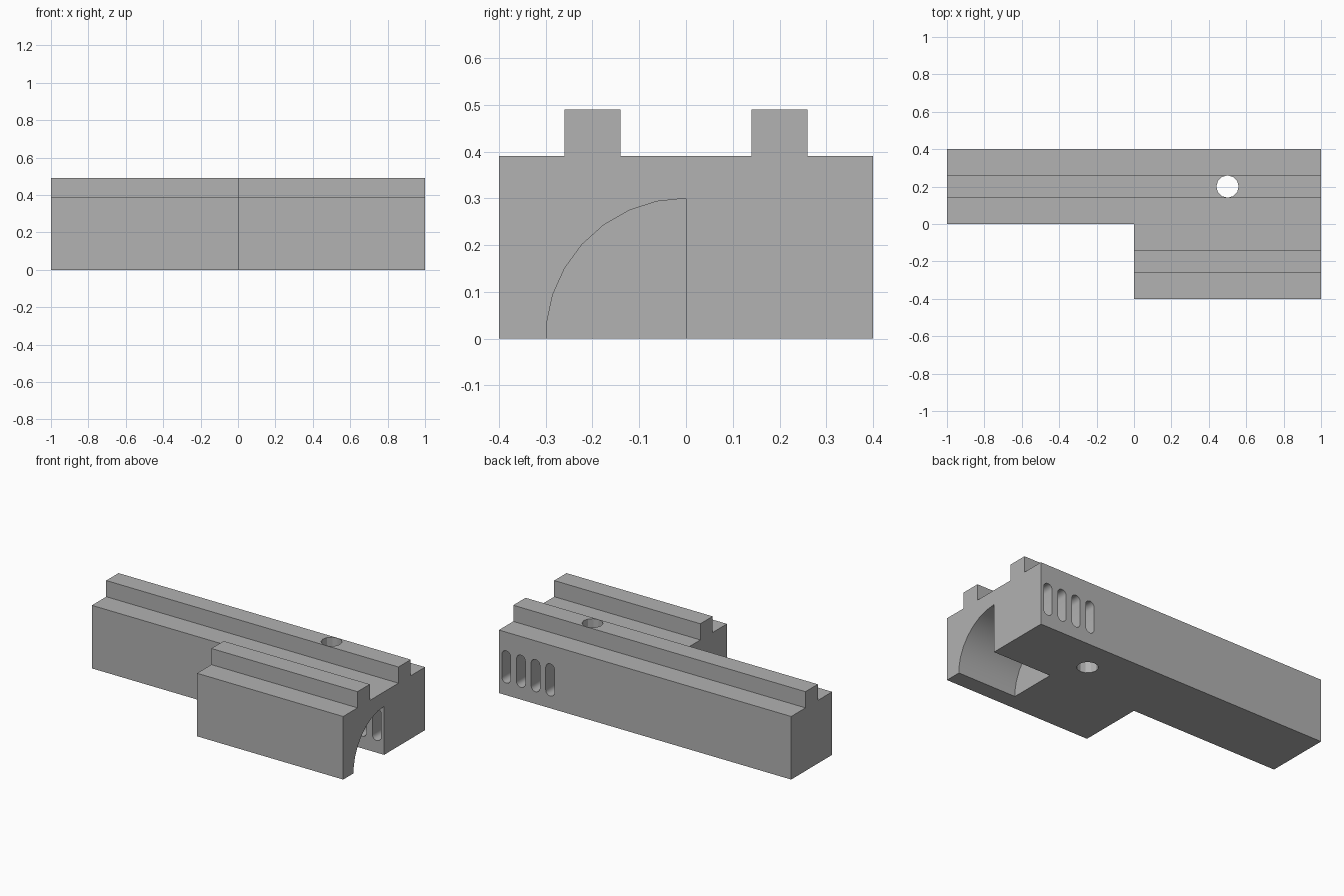
import bpy
import bmesh
import math
from mathutils import Vector

old = bpy.data.objects.get("Cube")
if old:
    bpy.data.objects.remove(old, do_unlink=True)

grey = bpy.data.materials.new("plain_grey")
grey.use_nodes = True
colour = (0.445, 0.445, 0.445, 1)
grey.diffuse_color = colour
grey.node_tree.nodes["Principled BSDF"].inputs["Base Color"].default_value = colour


def prism(name, outline, sweep):
    """Solid made by sweeping a flat outline along a vector."""
    bm = bmesh.new()
    face = bm.faces.new([bm.verts.new(p) for p in outline])
    top = bmesh.ops.extrude_face_region(bm, geom=[face])
    moved = [v for v in top["geom"] if isinstance(v, bmesh.types.BMVert)]
    bmesh.ops.translate(bm, verts=moved, vec=Vector(sweep))
    bmesh.ops.recalc_face_normals(bm, faces=bm.faces)
    mesh = bpy.data.meshes.new(name)
    bm.to_mesh(mesh)
    bm.free()
    mesh.materials.append(grey)
    obj = bpy.data.objects.new(name, mesh)
    bpy.context.collection.objects.link(obj)
    return obj


def arc(radius, start, end, steps):
    angles = [math.radians(start + (end - start) * i / steps) for i in range(steps + 1)]
    return [(radius * math.cos(a), radius * math.sin(a)) for a in angles]


# Body with two rails, as one mirrored end profile
half = [(0.14, 0.39), (0.14, 0.49), (0.26, 0.49), (0.26, 0.39), (0.4, 0.39), (0.4, 0)]
profile = half + [(-y, z) for y, z in reversed(half)]
body = prism("railed_body", [(-1, y, z) for y, z in profile], (2, 0, 0))

# Corner step that leaves the L-shaped plan
step = [(-1.1, -0.5), (0, -0.5), (0, 0), (-1.1, 0)]
cutters = [prism("corner_cutter", [(x, y, -0.1) for x, y in step], (0, 0, 0.8))]

# Quarter-round recess in the end
recess = arc(0.3, 90, 186, 8) + [(0, -0.05)]
cutters.append(prism("recess_cutter", [(0.6, y, z) for y, z in recess], (0.5, 0, 0)))

# Vertical round hole through the back rail
hole = arc(0.0595, 0, 330, 11)
cutters.append(prism("hole_cutter", [(0.5 + x, 0.2 + y, -0.1) for x, y in hole], (0, 0, 0.8)))

# Four round-ended slots through the back wall into the recess
slot = [(x, 0.245 + z) for x, z in arc(0.03, 0, 180, 8)]
slot += [(x, 0.105 + z) for x, z in arc(0.03, 180, 360, 8)]
for i in range(4):
    centre = 0.95 - 0.1 * i
    cutters.append(prism("slot_cutter", [(centre + x, -0.02, z) for x, z in slot], (0, 0.5, 0)))

bpy.ops.object.select_all(action="DESELECT")
body.select_set(True)
bpy.context.view_layer.objects.active = body
for cutter in cutters:
    cutter.hide_render = True
    cut = body.modifiers.new("cut", "BOOLEAN")
    cut.operation = "DIFFERENCE"
    cut.solver = "EXACT"
    cut.object = cutter
    bpy.ops.object.modifier_apply(modifier=cut.name)
    bpy.data.objects.remove(cutter, do_unlink=True)

bpy.ops.object.shade_smooth_by_angle(angle=math.radians(25))
